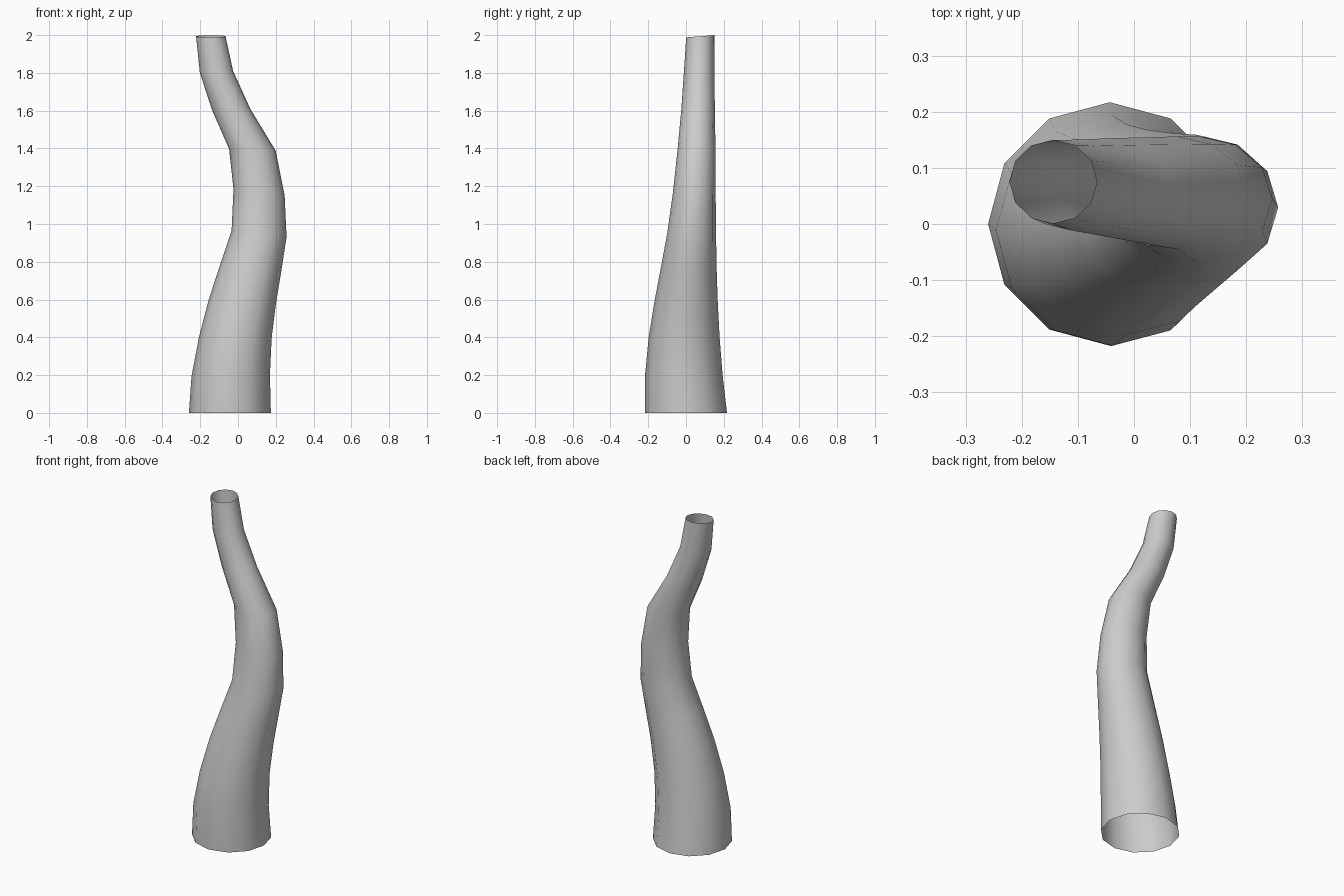
import bpy, bmesh, math

# Cross-sections: x min, x max, y min, y max, z at left, z at right
RINGS = [
    (-0.26, 0.174, -0.217, 0.217, 0.0, 0.0),
    (-0.246, 0.169, -0.217, 0.194, 0.195, 0.2),
    (-0.207, 0.178, -0.198, 0.178, 0.40, 0.395),
    (-0.155, 0.201, -0.167, 0.168, 0.60, 0.58),
    (-0.093, 0.229, -0.133, 0.162, 0.79, 0.75),
    (-0.034, 0.257, -0.100, 0.159, 0.965, 0.93),
    (-0.024, 0.247, -0.069, 0.157, 1.185, 1.15),
    (-0.047, 0.200, -0.045, 0.156, 1.397, 1.387),
    (-0.136, 0.065, -0.025, 0.153, 1.60, 1.61),
    (-0.202, -0.026, -0.011, 0.150, 1.80, 1.81),
    (-0.222, -0.066, 0.001, 0.150, 1.994, 1.994),
]
SIDES = 12

# Open tapering, curved trunk lofted through the rings
bm = bmesh.new()
loops = []
for i, (x0, x1, y0, y1, zl, zr) in enumerate(RINGS):
    tilt = 0.006 if i == len(RINGS) - 1 else 0.0   # rim leans to the front
    loop = []
    for k in range(SIDES):
        c, s = math.cos(math.tau * k / SIDES), math.sin(math.tau * k / SIDES)
        loop.append(bm.verts.new(((x0 + x1) / 2 + c * (x1 - x0) / 2,
                                  (y0 + y1) / 2 + s * (y1 - y0) / 2,
                                  (zl + zr) / 2 + c * (zr - zl) / 2 + s * tilt)))
    loops.append(loop)
for a, b in zip(loops, loops[1:]):
    for k in range(SIDES):
        n = (k + 1) % SIDES
        bm.faces.new((a[k], a[n], b[n], b[k])).smooth = True

mesh = bpy.data.meshes.new("curved_trunk")
bm.to_mesh(mesh)
bm.free()
trunk = bpy.data.objects.new("curved_trunk", mesh)
bpy.context.collection.objects.link(trunk)
